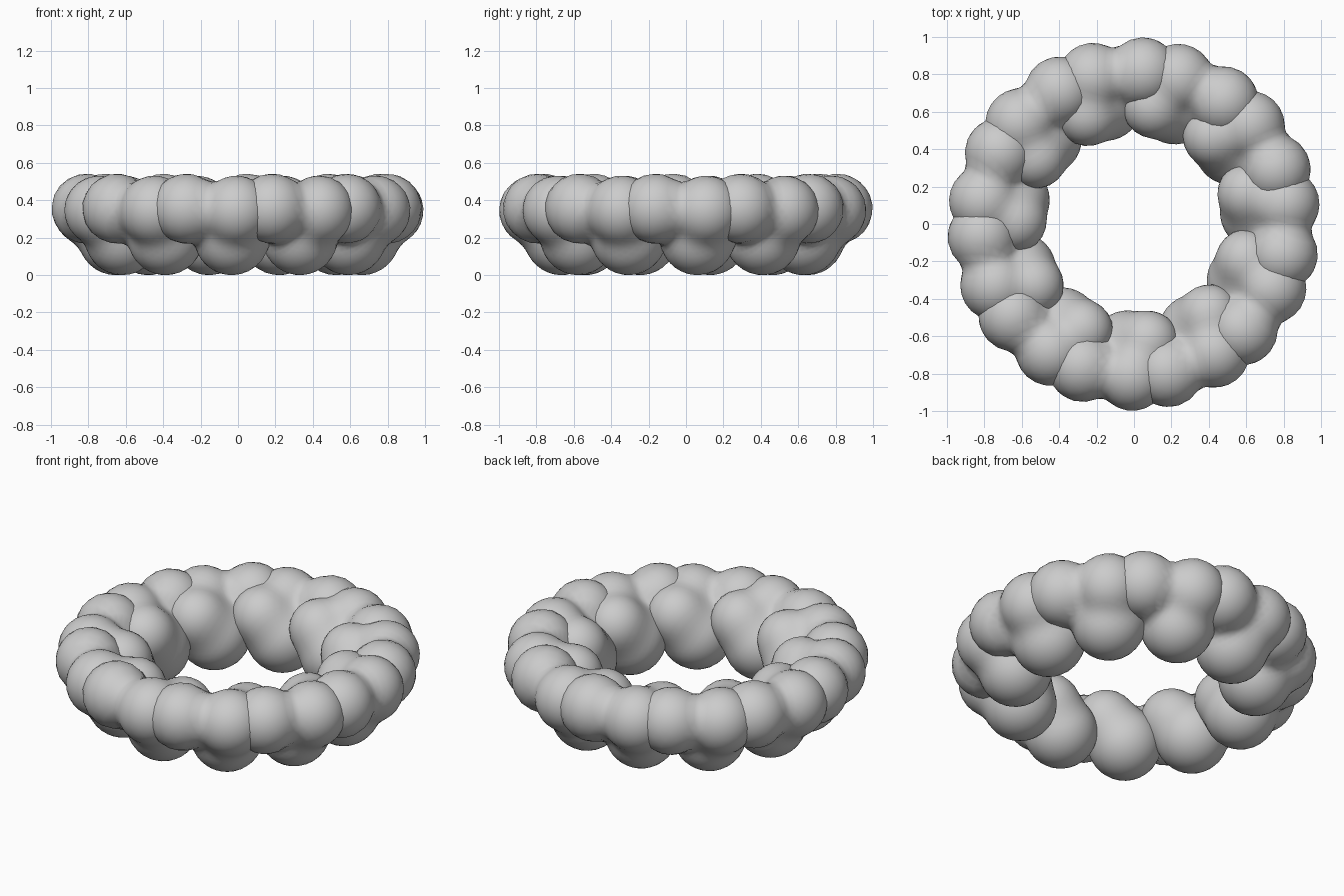
import bpy, bmesh
from math import radians, cos, sin
from mathutils import Vector

if "Cube" in bpy.data.objects:
    bpy.data.objects.remove(bpy.data.objects["Cube"])

COUNT = 11
BLEND = 0.055

# Lobes of one clump: (angle offset in degrees, ring radius, height, lobe radius)
LOBES = [
    (0, 0.813, 0.357, 0.187),    # leading outer lobe
    (19.3, 0.813, 0.347, 0.186), # trailing outer lobe
    (26.5, 0.635, 0.325, 0.168), # inner lobe
    (17, 0.665, 0.203, 0.202),   # bottom lobe
]


def polar(angle, r, z):
    a = radians(angle)
    return Vector((r * cos(a), r * sin(a), z))


balls = [(polar(a, r, z), rad) for a, r, z, rad in LOBES]
centre = polar(14, 0.71, 0.275)


def smooth_min(a, b):
    h = max(BLEND - abs(a - b), 0) / BLEND
    return min(a, b) - h * h * BLEND * 0.25


def distance(p):
    d = (p - balls[0][0]).length - balls[0][1]
    for c, rad in balls[1:]:
        d = smooth_min(d, (p - c).length - rad)
    return d


def project(direction):
    # march from outside onto the blended lobe surface
    t = 0.7
    for _ in range(40):
        d = distance(centre + direction * t)
        t -= d
        if abs(d) < 0.0008:
            break
    return centre + direction * max(t, 0.02)


# One clump: a sphere moulded onto the blended lobes
bm = bmesh.new()
bmesh.ops.create_icosphere(bm, subdivisions=4, radius=1)
for v in bm.verts:
    v.co = project(v.co.normalized())
for f in bm.faces:
    f.smooth = True
mesh = bpy.data.meshes.new("clump")
bm.to_mesh(mesh)
bm.free()
low = min(v.co.z for v in mesh.vertices)

# Ring of clumps
for i in range(COUNT):
    ob = bpy.data.objects.new(f"clump_{i + 1}", mesh)
    ob.rotation_euler.z = radians(86.5 + i * 360 / COUNT)
    ob.location.z = -low
    bpy.context.collection.objects.link(ob)
